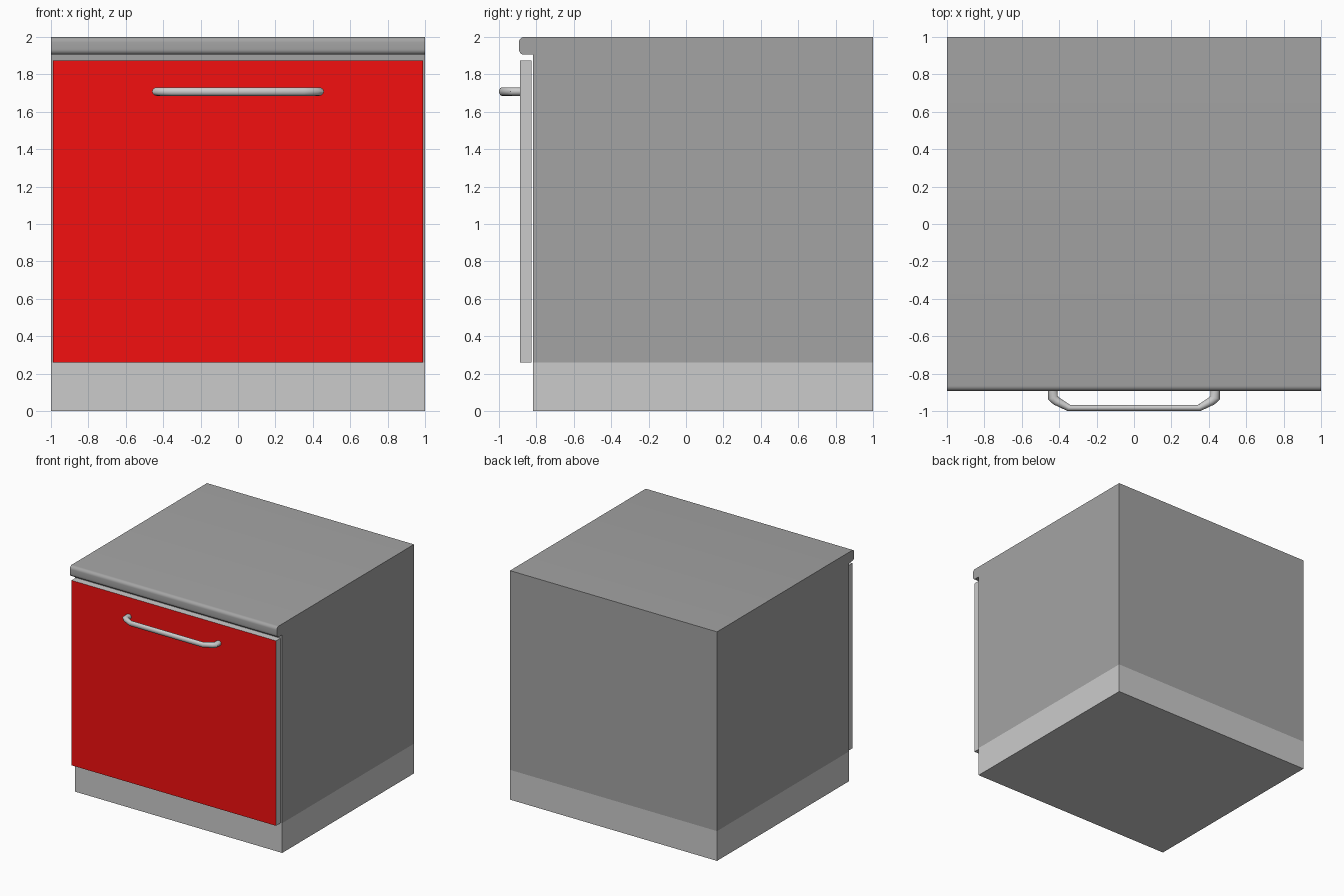
import bpy, bmesh, math
from mathutils import Vector

if "Cube" in bpy.data.objects:
    bpy.data.objects.remove(bpy.data.objects["Cube"])


def material(name, rgb):
    m = bpy.data.materials.new(name)
    m.diffuse_color = (*rgb, 1)
    m.use_nodes = True
    m.node_tree.nodes["Principled BSDF"].inputs["Base Color"].default_value = m.diffuse_color
    return m


DARK = material("dark_grey", (0.37, 0.37, 0.37))
LIGHT = material("light_grey", (0.8, 0.8, 0.8))
RED = material("red", (0.9, 0.005, 0.005))


def finish(name, bm, *mats):
    bmesh.ops.recalc_face_normals(bm, faces=bm.faces)
    me = bpy.data.meshes.new(name)
    bm.to_mesh(me)
    bm.free()
    ob = bpy.data.objects.new(name, me)
    bpy.context.collection.objects.link(ob)
    for m in mats:
        me.materials.append(m)
    return ob


def box(name, lo, hi, *mats):
    bm = bmesh.new()
    bmesh.ops.create_cube(bm, size=1)
    for v in bm.verts:
        v.co = Vector([(a + b) / 2 + c * (b - a) for a, b, c in zip(lo, hi, v.co)])
    return finish(name, bm, *mats)


def smooth(ob):
    bpy.ops.object.select_all(action='DESELECT')
    ob.select_set(True)
    bpy.context.view_layer.objects.active = ob
    bpy.ops.object.shade_smooth_by_angle(angle=math.radians(40))


# Plinth and cabinet body
box("plinth", (-1, -0.818, 0), (1, 1, 0.26), LIGHT)
box("cabinet_body", (-1, -0.818, 0.26), (1, 1, 1.905), DARK)

# Door panel: red front, light edges
door = box("door", (-0.988, -0.887, 0.26), (0.988, -0.826, 1.875), LIGHT, RED)
for p in door.data.polygons:
    if p.normal.y < -0.5:
        p.material_index = 1

# Worktop: side profile with rounded front edges, extruded across x
FRONT, BOTTOM, TOP, R = -0.893, 1.905, 2.0, 0.028
profile = [(1, TOP)]
for cz, start in ((TOP - R, 90), (BOTTOM + R, 180)):
    for i in range(7):
        a = math.radians(start + 15 * i)
        profile.append((FRONT + R + R * math.cos(a), cz + R * math.sin(a)))
profile.append((1, BOTTOM))
bm = bmesh.new()
face = bm.faces.new([bm.verts.new((-1, y, z)) for y, z in profile])
ext = bmesh.ops.extrude_face_region(bm, geom=[face])
bmesh.ops.translate(bm, vec=(2, 0, 0),
                    verts=[g for g in ext["geom"] if isinstance(g, bmesh.types.BMVert)])
smooth(finish("worktop", bm, DARK))

# Bow handle: elliptical rings spanning outer/inner outline points, mirrored
half = [((0.459, -0.885), (0.408, -0.885)),
        ((0.459, -0.938), (0.408, -0.92)),
        ((0.43, -0.965), (0.395, -0.932)),
        ((0.355, -1.0), (0.342, -0.967))]
path = half + [((-o[0], o[1]), (-i[0], i[1])) for o, i in reversed(half)]
SIDES, ZC, RZ = 12, 1.708, 0.023
bm = bmesh.new()
rings = []
for o, i in path:
    mid, arm = (Vector(o) + Vector(i)) / 2, (Vector(o) - Vector(i)) / 2
    ring = []
    for k in range(SIDES):
        a = 2 * math.pi * k / SIDES
        p = mid + arm * math.cos(a)
        ring.append(bm.verts.new((p.x, p.y, ZC + RZ * math.sin(a))))
    rings.append(ring)
for r0, r1 in zip(rings, rings[1:]):
    for k in range(SIDES):
        n = (k + 1) % SIDES
        bm.faces.new((r0[k], r0[n], r1[n], r1[k]))
bm.faces.new(rings[0])
bm.faces.new(rings[-1])
smooth(finish("door_handle", bm, LIGHT))
